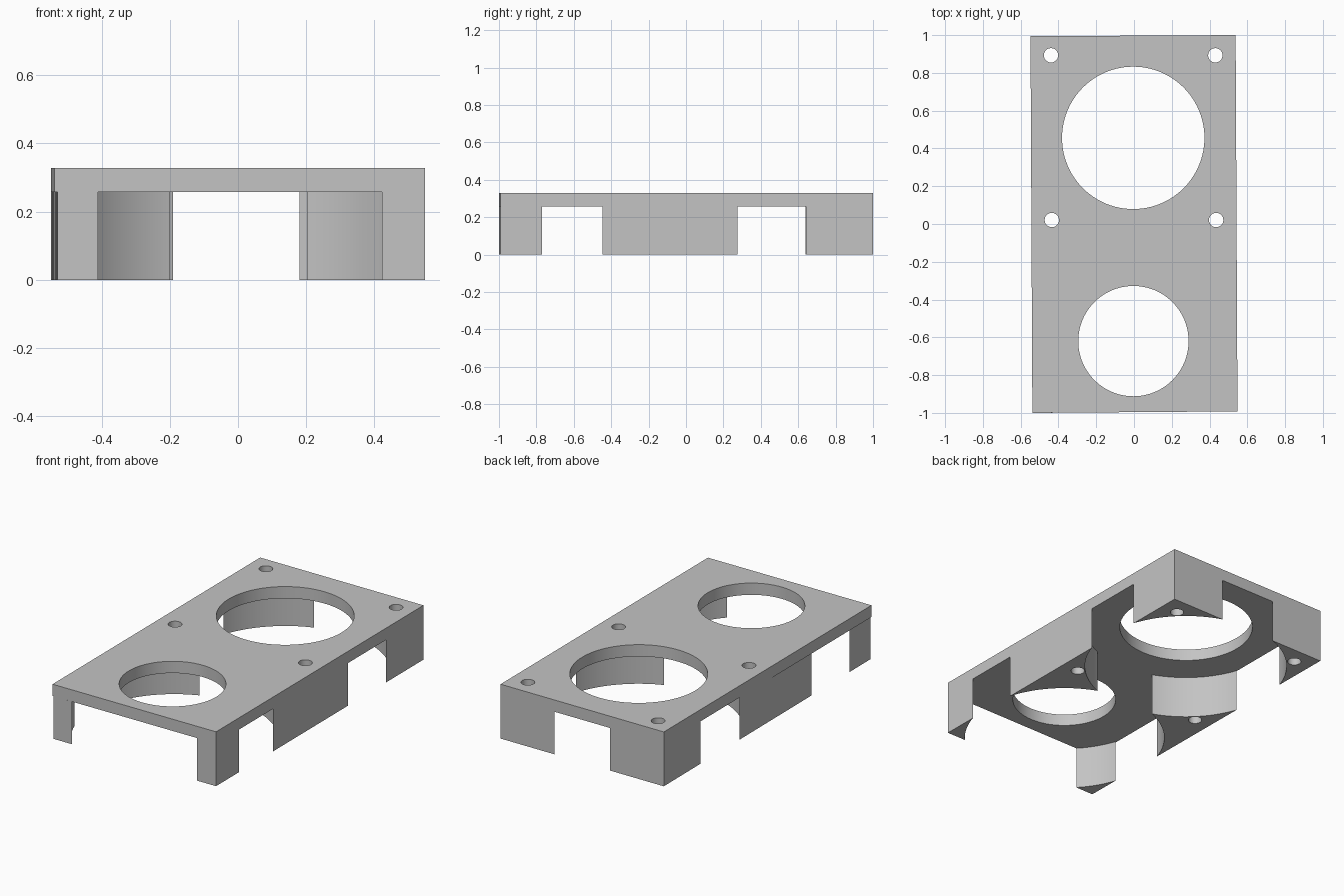
import bpy
import bmesh

if "Cube" in bpy.data.objects:
    bpy.data.objects.remove(bpy.data.objects["Cube"], do_unlink=True)

PLATE_Z, TOP_Z = 0.257, 0.328

grey = bpy.data.materials.new("plain grey")
grey.use_nodes = True
colour = (0.55, 0.55, 0.55, 1)
grey.diffuse_color = colour
grey.node_tree.nodes["Principled BSDF"].inputs["Base Color"].default_value = colour


def add_object(name, bm):
    bmesh.ops.recalc_face_normals(bm, faces=bm.faces)
    mesh = bpy.data.meshes.new(name)
    bm.to_mesh(mesh)
    bm.free()
    mesh.materials.append(grey)
    obj = bpy.data.objects.new(name, mesh)
    bpy.context.collection.objects.link(obj)
    return obj


def prism(name, outline, z0, z1):
    bm = bmesh.new()
    base = bm.faces.new([bm.verts.new((x, y, z0)) for x, y in outline])
    top = bmesh.ops.extrude_face_region(bm, geom=[base])["geom"]
    for v in top:
        if isinstance(v, bmesh.types.BMVert):
            v.co.z = z1
    return add_object(name, bm)


def cylinder(name, x, y, radius, z0, z1, sides):
    bm = bmesh.new()
    bmesh.ops.create_cone(bm, cap_ends=True, segments=sides,
                          radius1=radius, radius2=radius, depth=z1 - z0)
    bmesh.ops.translate(bm, verts=bm.verts, vec=(x, y, (z0 + z1) / 2))
    return add_object(name, bm)


def combine(target, other, operation):
    mod = target.modifiers.new("combine", 'BOOLEAN')
    mod.operation, mod.solver, mod.object = operation, 'EXACT', other
    bpy.context.view_layer.objects.active = target
    bpy.ops.object.modifier_apply(modifier=mod.name)
    bpy.data.objects.remove(other, do_unlink=True)


# Legs: a slightly skewed block hollowed by two overlapping round pockets
legs = prism("legs", [(-0.53, -1), (0.548, -0.992), (0.538, 1), (-0.548, 0.994)],
             0, PLATE_Z)
for x, y, r in ((-0.002, 0.455, 0.573), (0.003, -0.611, 0.567)):
    combine(legs, cylinder("pocket", x, y, r, -0.1, 0.4, 128), 'DIFFERENCE')

# Top plate with its two large openings
bracket = prism("mounting_bracket",
                [(-0.538, -1), (0.548, -0.992), (0.538, 1), (-0.548, 0.994)],
                PLATE_Z, TOP_Z)
for x, y, r in ((-0.004, 0.456, 0.377), (-0.003, -0.62, 0.292)):
    combine(bracket, cylinder("opening", x, y, r, 0.1, 0.5, 96), 'DIFFERENCE')
combine(bracket, legs, 'UNION')

# Screw holes through plate and legs
for side in (-1, 1):
    for y in (0.893, 0.021):
        x = side * 0.435 - 0.005 * y
        combine(bracket, cylinder("screw_hole", x, y, 0.038, -0.1, 0.5, 32), 'DIFFERENCE')

bracket.select_set(True)
bpy.context.view_layer.objects.active = bracket
bpy.ops.object.shade_smooth_by_angle()
